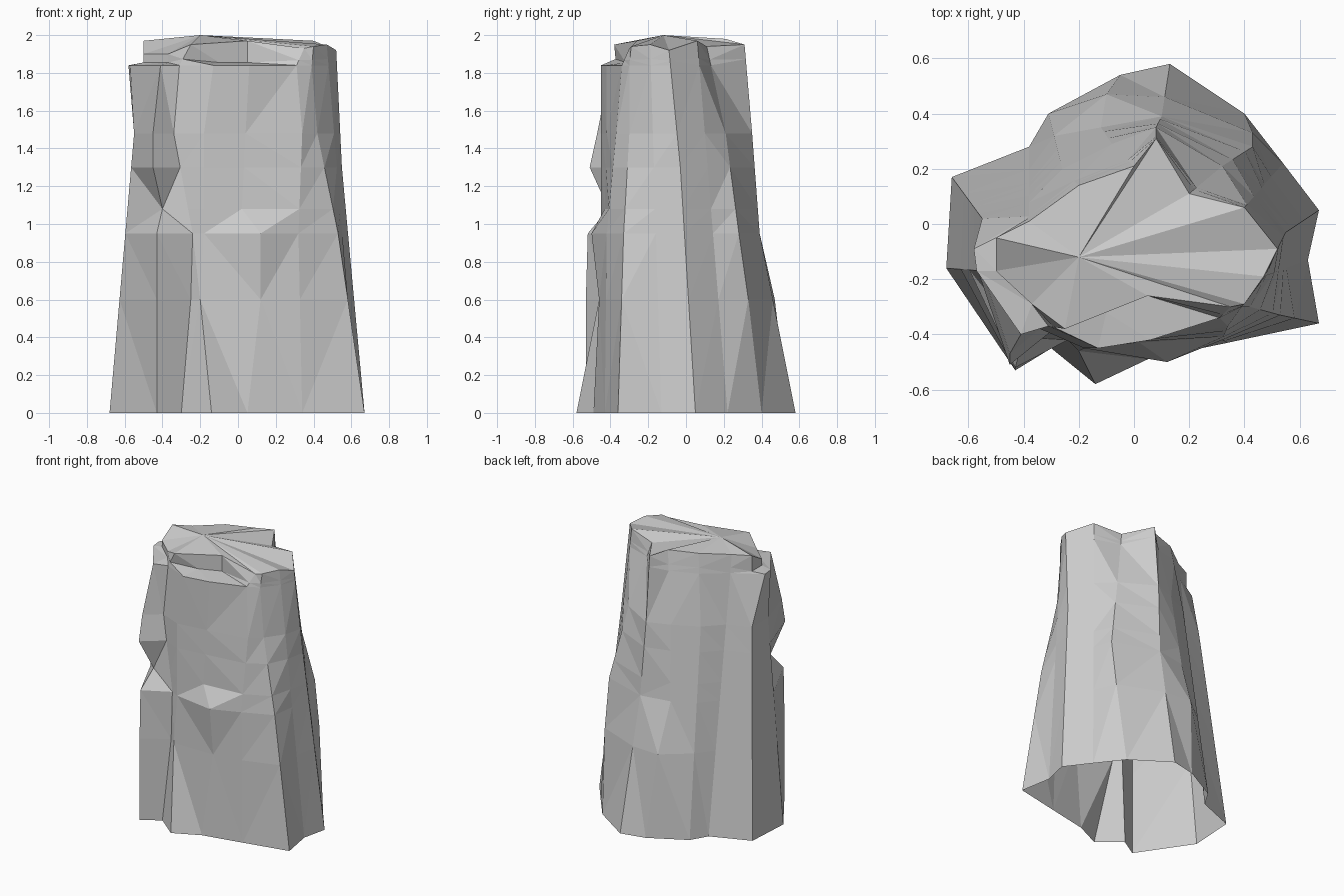
import bpy, bmesh
from mathutils import Vector

if "Cube" in bpy.data.objects:
    bpy.data.objects.remove(bpy.data.objects["Cube"])

# Vertical ridges, counter-clockwise from the right: foot x, y, then rim x, y, z
RIDGES = [
    (.67, .05, .52, -.09, 1.92), (.54, .22, .40, .06, 1.97),
    (.40, .40, .20, .11, 1.94), (.13, .58, .08, .31, 1.95),
    (-.05, .54, 0, .21, 1.98), (-.31, .40, -.20, .14, 1.98),
    (-.38, .28, -.38, .01, 1.97), (-.66, .17, -.50, -.05, 1.97),
    (-.68, -.16, -.50, -.17, 1.90), (-.43, -.53, -.37, -.29, 1.90),
    (-.30, -.45, -.25, -.38, 1.95), (-.14, -.58, -.10, -.32, 1.96),
    (.05, -.49, .05, -.26, 1.97), (.34, -.43, .35, -.30, 1.93),
    (.67, -.36, .40, -.29, 1.94), (.63, -.13, .47, -.19, 1.95),
]
HEIGHTS = [0, .6, .95, 1.08, 1.3, 1.48, 1.84]
LEDGES = {7, 8, 9, 11, 12}          # ridges that stop short in a flat step

# Points where a ridge leaves the straight foot-to-rim line: {ridge: {level: (x, y)}}
CRAGS = {
    0: {4: (.55, -.03)},
    2: {1: (.43, .33), 2: (.43, .28), 5: (.32, .21)},           # back right shoulder
    3: {2: (.10, .39), 5: (.08, .35)},                          # back corner
    4: {1: (-.10, .47), 2: (-.12, .35), 5: (-.08, .29)},
    5: {5: (-.26, .20)},
    7: {5: (-.55, .02), 6: (-.58, -.09)},                       # left slab
    8: {5: (-.55, -.17), 6: (-.57, -.17)},
    9: {1: (-.43, -.53), 2: (-.43, -.52), 3: (-.40, -.41), 4: (-.45, -.51),
        5: (-.45, -.47), 6: (-.41, -.40)},
    10: {1: (-.25, -.42), 2: (-.24, -.42), 5: (-.34, -.38), 6: (-.31, -.37)},  # groove
    11: {1: (-.20, -.46), 2: (-.18, -.45), 5: (-.18, -.45), 6: (-.13, -.45)},  # front slab
    12: {1: (.12, -.46), 2: (.12, -.50), 3: (.02, -.43), 5: (.04, -.42), 6: (.06, -.42)},
    13: {2: (.32, -.42), 5: (.34, -.37), 6: (.31, -.34)},
    14: {2: (.53, -.33), 5: (.42, -.30), 6: (.39, -.30)},
}


def ridge_points(i):
    """Walk up one ridge, interpolating between its known points."""
    fx, fy, rx, ry, rz = RIDGES[i]
    rim = Vector((rx, ry, rz))
    known = [Vector((fx, fy, 0))]
    known += [Vector((*p, HEIGHTS[k])) for k, p in sorted(CRAGS.get(i, {}).items())]
    known.append(rim)
    pts = []
    for z in HEIGHTS:
        for a, b in zip(known, known[1:]):
            if a.z <= z <= b.z:
                pts.append(a.lerp(b, (z - a.z) / (b.z - a.z)))
                break
    step = Vector((rx, ry, 1.855)) if i in LEDGES else pts[-1].lerp(rim, .3)
    return pts + [step, rim]


# Rock pillar: skin the ridges, open at the foot
bm = bmesh.new()
cols = [[bm.verts.new(p) for p in ridge_points(i)] for i in range(len(RIDGES))]
for a, b in zip(cols, cols[1:] + cols[:1]):
    for k in range(len(a) - 1):
        bm.faces.new((a[k], b[k], b[k + 1], a[k + 1]))

# Gently peaked top
peak = bm.verts.new((-.2, -.12, 2))
for a, b in zip(cols, cols[1:] + cols[:1]):
    bm.faces.new((a[-1], b[-1], peak))

# Flat triangular facets
bmesh.ops.triangulate(bm, faces=bm.faces[:], quad_method='SHORT_EDGE')
bmesh.ops.recalc_face_normals(bm, faces=bm.faces[:])
mesh = bpy.data.meshes.new("rock_pillar")
bm.to_mesh(mesh)
bm.free()
bpy.context.collection.objects.link(bpy.data.objects.new("rock_pillar", mesh))
